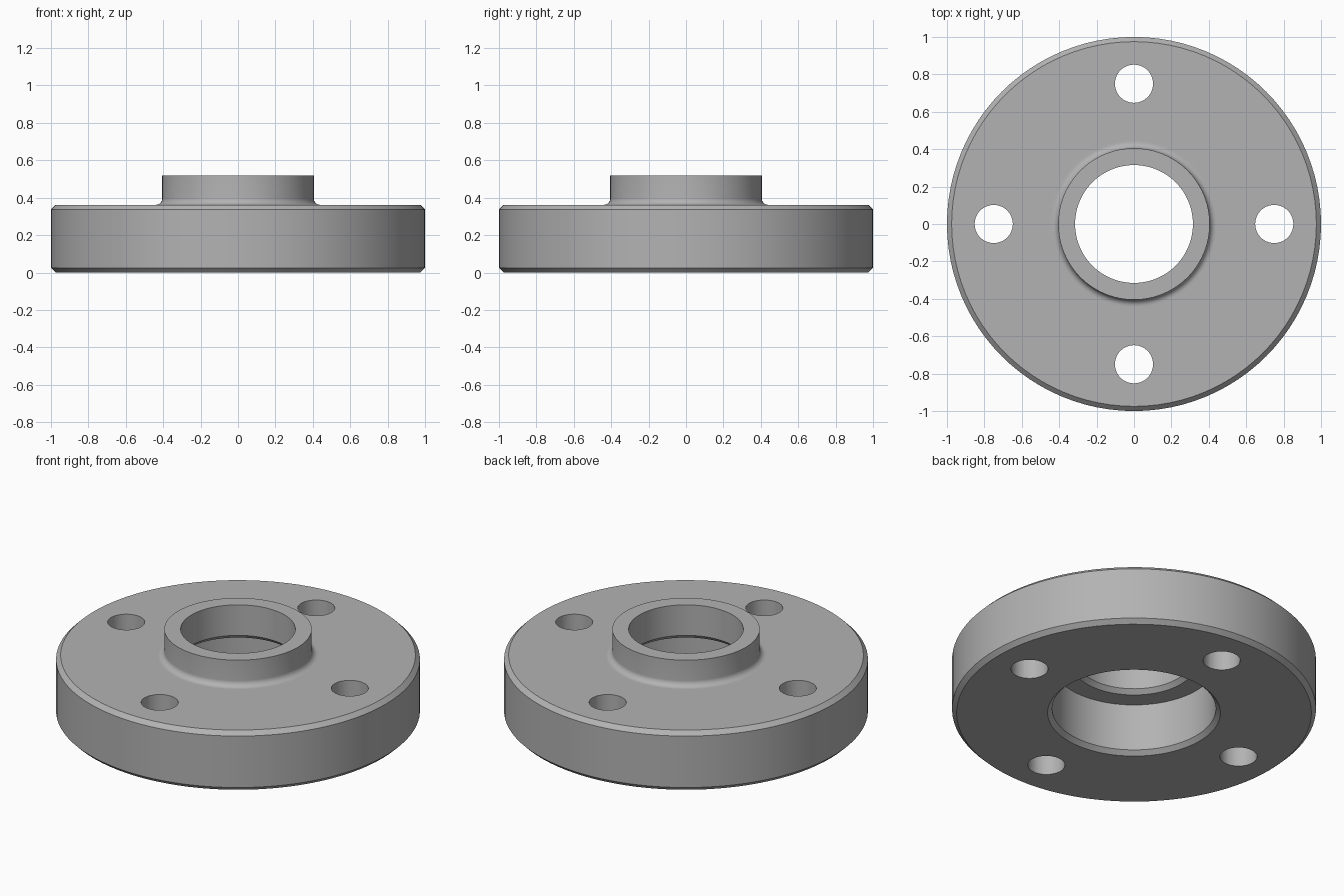
import bpy, bmesh, math
from mathutils import Matrix

cube = bpy.data.objects.get("Cube")
if cube:
    bpy.data.objects.remove(cube, do_unlink=True)

SEGMENTS = 96
R, THICK, BEVEL = 1.0, 0.362, 0.025      # flange disc
HUB_R, HUB_TOP, FILLET = 0.405, 0.52, 0.035
BORE_R, RECESS_R, RECESS_TOP = 0.315, 0.45, 0.31
BOLT_R, BOLT_CIRCLE = 0.102, 0.75

steel = bpy.data.materials.new("steel grey")
steel.use_nodes = True
grey = (0.45, 0.45, 0.45, 1)
steel.diffuse_color = grey
steel.node_tree.nodes["Principled BSDF"].inputs["Base Color"].default_value = grey


def mesh_object(name, bm):
    mesh = bpy.data.meshes.new(name)
    bmesh.ops.recalc_face_normals(bm, faces=bm.faces)
    bm.to_mesh(mesh)
    bm.free()
    mesh.materials.append(steel)
    obj = bpy.data.objects.new(name, mesh)
    bpy.context.collection.objects.link(obj)
    return obj


def lathe(name, profile):
    """Revolve a closed (radius, height) profile about z."""
    bm = bmesh.new()
    verts = [bm.verts.new((r, 0, z)) for r, z in profile]
    edges = [bm.edges.new((v, verts[i - 1])) for i, v in enumerate(verts)]
    bmesh.ops.spin(bm, geom=verts + edges, cent=(0, 0, 0), axis=(0, 0, 1),
                   angle=math.tau, steps=SEGMENTS, use_merge=True)
    bmesh.ops.remove_doubles(bm, verts=bm.verts, dist=1e-5)
    return mesh_object(name, bm)


# Fillet between flange face and hub wall
fillet = []
for i in range(9):
    a = math.pi / 2 * i / 8
    fillet.append((HUB_R + FILLET * (1 - math.sin(a)),
                   THICK + FILLET * (1 - math.cos(a))))

# Section, from the recess mouth outwards and up, then down the bore
profile = [
    (RECESS_R + BEVEL, 0), (R - BEVEL, 0), (R, BEVEL),
    (R, THICK - BEVEL), (R - BEVEL, THICK), (HUB_R + FILLET + 0.01, THICK),
    *fillet,
    (HUB_R, HUB_TOP), (BORE_R, HUB_TOP),
    (BORE_R, RECESS_TOP + BEVEL), (BORE_R + BEVEL, RECESS_TOP),
    (RECESS_R, RECESS_TOP), (RECESS_R, BEVEL),
]
flange = lathe("flange", profile)

# Four bolt holes
bm = bmesh.new()
for i in range(4):
    a = math.pi / 2 * i
    spot = Matrix.Translation((BOLT_CIRCLE * math.cos(a), BOLT_CIRCLE * math.sin(a), THICK / 2))
    bmesh.ops.create_cone(bm, cap_ends=True, segments=48, radius1=BOLT_R,
                          radius2=BOLT_R, depth=1, matrix=spot)
cutter = mesh_object("bolt_hole_cutter", bm)
cutter.hide_render = True

bpy.context.view_layer.objects.active = flange
flange.select_set(True)
cut = flange.modifiers.new("bolt_holes", 'BOOLEAN')
cut.operation = 'DIFFERENCE'
cut.solver = 'EXACT'
cut.object = cutter
bpy.ops.object.modifier_apply(modifier=cut.name)
bpy.data.objects.remove(cutter, do_unlink=True)

bpy.ops.object.shade_smooth_by_angle(angle=math.radians(30))
